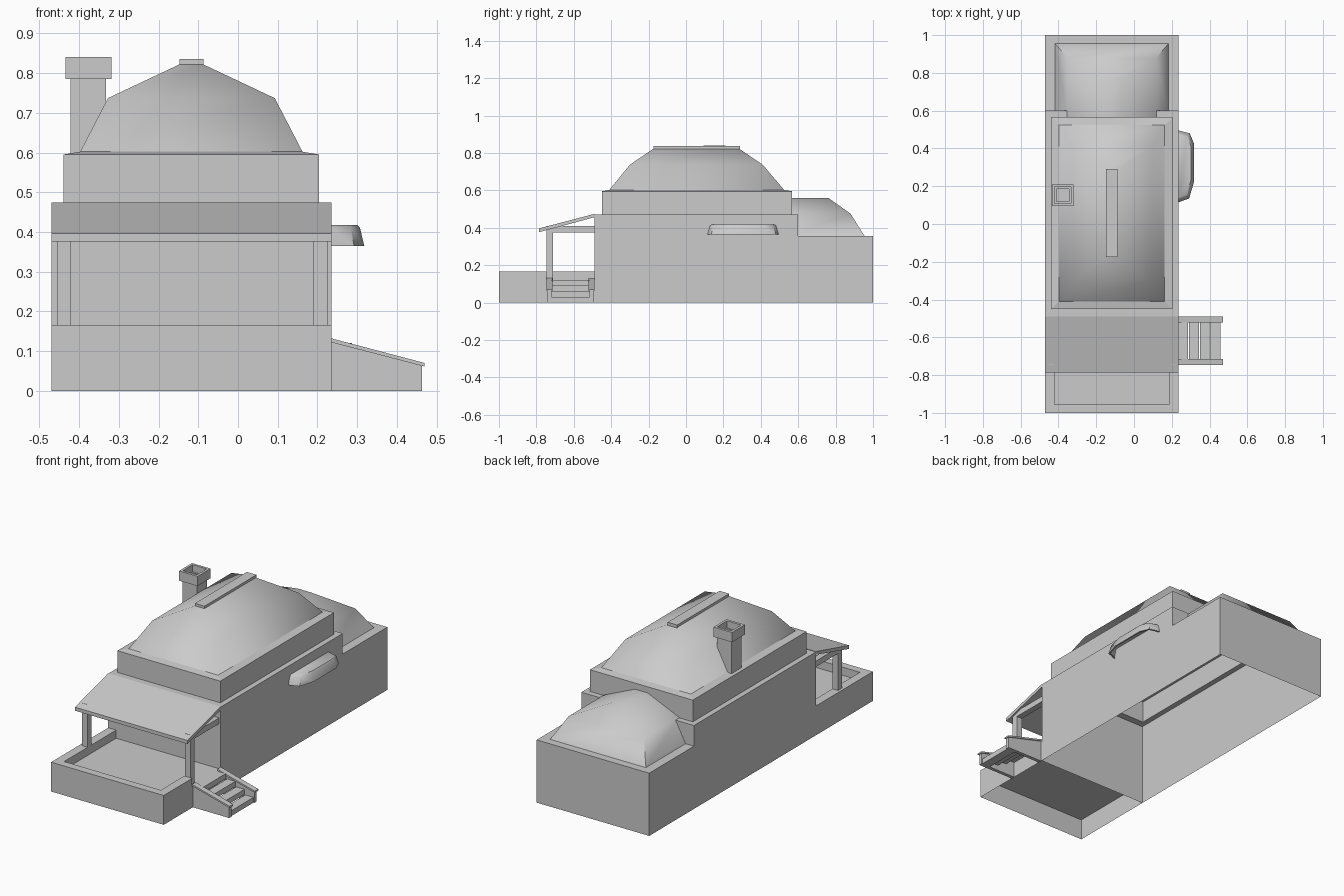
import bpy, bmesh, math
from mathutils import Vector

if "Cube" in bpy.data.objects:
    bpy.data.objects.remove(bpy.data.objects["Cube"])

# One plain plaster colour
plaster = bpy.data.materials.new("plaster_grey")
plaster.use_nodes = True
COLOUR = (0.6, 0.6, 0.6, 1)
plaster.diffuse_color = COLOUR
plaster.node_tree.nodes["Principled BSDF"].inputs["Base Color"].default_value = COLOUR

LEFT, RIGHT, MID = 0.235, -0.47, -0.1175     # side walls and centre line
WALL_Y, STEP_Y = -0.49, 0.6                  # front wall and rear roof step


def finish(name, bm, smooth=None):
    bmesh.ops.recalc_face_normals(bm, faces=bm.faces)
    mesh = bpy.data.meshes.new(name)
    bm.to_mesh(mesh)
    bm.free()
    mesh.materials.append(plaster)
    obj = bpy.data.objects.new(name, mesh)
    bpy.context.collection.objects.link(obj)
    if smooth:
        bpy.ops.object.select_all(action="DESELECT")
        obj.select_set(True)
        bpy.context.view_layer.objects.active = obj
        bpy.ops.object.shade_smooth_by_angle(angle=math.radians(smooth))
    return obj


def rect(half_x, y0, y1, z):
    a, b = MID - half_x, MID + half_x
    return [(a, y0, z), (b, y0, z), (b, y1, z), (a, y1, z)]


def loft(name, rings, cap=False, base=False, open_y=None, smooth=None):
    """Skin a stack of matching rings; faces lying on open_y are left out."""
    bm = bmesh.new()
    rows = [[bm.verts.new(p) for p in ring] for ring in rings]
    n = len(rows[0])
    for low, high in zip(rows, rows[1:]):
        for i in range(n):
            j = (i + 1) % n
            quad = (low[i], low[j], high[j], high[i])
            if open_y is None or any(abs(v.co.y - open_y) > 1e-4 for v in quad):
                bm.faces.new(quad)
    if cap:
        bm.faces.new(rows[-1])
    if base:
        bm.faces.new(rows[0])
    return finish(name, bm, smooth)


def box(name, x0, x1, y0, y1, z0, z1):
    ring = [(x0, y0), (x1, y0), (x1, y1), (x0, y1)]
    return loft(name, [[(x, y, z) for x, y in ring] for z in (z0, z1)], True, True)


def slab(name, profile, axis, a, b):
    """Extrude a closed side profile along x or y."""
    place = (lambda p, t: (t, p[0], p[1])) if axis == "x" else (lambda p, t: (p[0], t, p[1]))
    return loft(name, [[place(p, t) for p in profile] for t in (a, b)], True, True)


HALF = LEFT - MID

# House shell, open below: lower walls, rear ledge, taller front walls with ledge
loft("lower_walls", [rect(HALF, WALL_Y, 1, 0), rect(HALF, WALL_Y, 1, 0.355)])
loft("rear_ledge", [rect(HALF, STEP_Y, 1, 0.355), rect(0.3, STEP_Y, 0.955, 0.355)], open_y=STEP_Y)
loft("upper_walls", [rect(HALF, WALL_Y, STEP_Y, 0.355), rect(HALF, WALL_Y, STEP_Y, 0.472),
                     rect(0.322, -0.45, 0.567, 0.472)])

# Roof drum and lofted roof
loft("roof_drum", [rect(0.322, -0.45, 0.567, 0.472), rect(0.322, -0.45, 0.567, 0.595),
                   rect(0.28, -0.41, 0.525, 0.602)])
loft("main_roof", [rect(0.28, -0.41, 0.525, 0.602), rect(0.21, -0.3, 0.41, 0.737),
                   rect(0.03, -0.175, 0.285, 0.822)], cap=True, smooth=75)
box("roof_ridge", MID - 0.03, MID + 0.03, -0.175, 0.29, 0.815, 0.836)

# Rear half roof running into the drum
loft("rear_roof", [rect(0.3, 0.567, 0.955, 0.355), rect(0.235, 0.567, 0.88, 0.475),
                   rect(0.04, 0.567, 0.76, 0.56)], cap=True, open_y=0.567, smooth=75)


# Chimney with hollow cap
def square(half, z, cx=-0.377, cy=0.152):
    return [(cx - half, cy - half, z), (cx + half, cy - half, z),
            (cx + half, cy + half, z), (cx - half, cy + half, z)]


loft("chimney", [square(0.045, 0.597), square(0.045, 0.785), square(0.058, 0.785), square(0.058, 0.84),
                 square(0.044, 0.84), square(0.044, 0.8), square(0.034, 0.8), square(0.034, 0.7)], cap=True)

# Side awning: thin flared hood, open below
plan = [(0, 0.19), (0.06, 0.175), (0.083, 0.12), (0.083, -0.08), (0.057, -0.17), (0, -0.19)]


def hood(scale, out, z):
    return [(LEFT + x * out, 0.305 + y * scale, z) for x, y in plan]


loft("side_awning", [hood(0.95, 0.9, 0.365), hood(1, 1, 0.365), hood(0.93, 0.87, 0.41),
                     hood(0.88, 0.8, 0.417)], cap=True, smooth=40)

# Porch deck, open below, with parapets around it
FLOOR, TOP, T = 0.12, 0.166, 0.05
loft("porch_deck", [rect(HALF, -1, WALL_Y, 0), rect(HALF, -1, WALL_Y, FLOOR)], cap=True, open_y=WALL_Y)
box("front_parapet", RIGHT, LEFT, -1, -0.955, FLOOR, TOP)
box("right_parapet", RIGHT, RIGHT + T, -0.955, WALL_Y, FLOOR, TOP)
box("left_parapet", LEFT - T, LEFT, -0.955, -0.745, FLOOR, TOP)

# Canopy on posts and beams
slab("canopy", [(-0.787, 0.376), (-0.787, 0.396), (WALL_Y, 0.474), (WALL_Y, 0.456)], "x", RIGHT, LEFT)
for side, x in (("right", -0.455), ("left", 0.19)):
    box(side + "_post", x, x + 0.035, -0.745, -0.71, FLOOR, 0.395)
    box(side + "_beam", x, x + 0.035, -0.745, WALL_Y, 0.375, 0.408)

# Stairs: treads between two sloping sides with caps
RUN, END = 0.057, 0.463
for i in range(4):
    x = LEFT + i * RUN
    z = FLOOR - 0.03 * i
    slab(f"step_{i + 1}", [(x, z - 0.03), (x, z), (x + RUN - 0.005, z), (x + RUN - 0.005, z - 0.03)],
         "y", -0.72, -0.515)
for name, y in (("front", -0.73), ("rear", -0.505)):
    slab(name + "_stair_side", [(LEFT, 0), (END, 0), (END, 0.063), (LEFT, 0.122)], "y", y - 0.01, y + 0.01)
    slab(name + "_stair_cap", [(LEFT, 0.122), (0.47, 0.061), (0.47, 0.07), (LEFT, 0.132)], "y", y - 0.016, y + 0.016)
